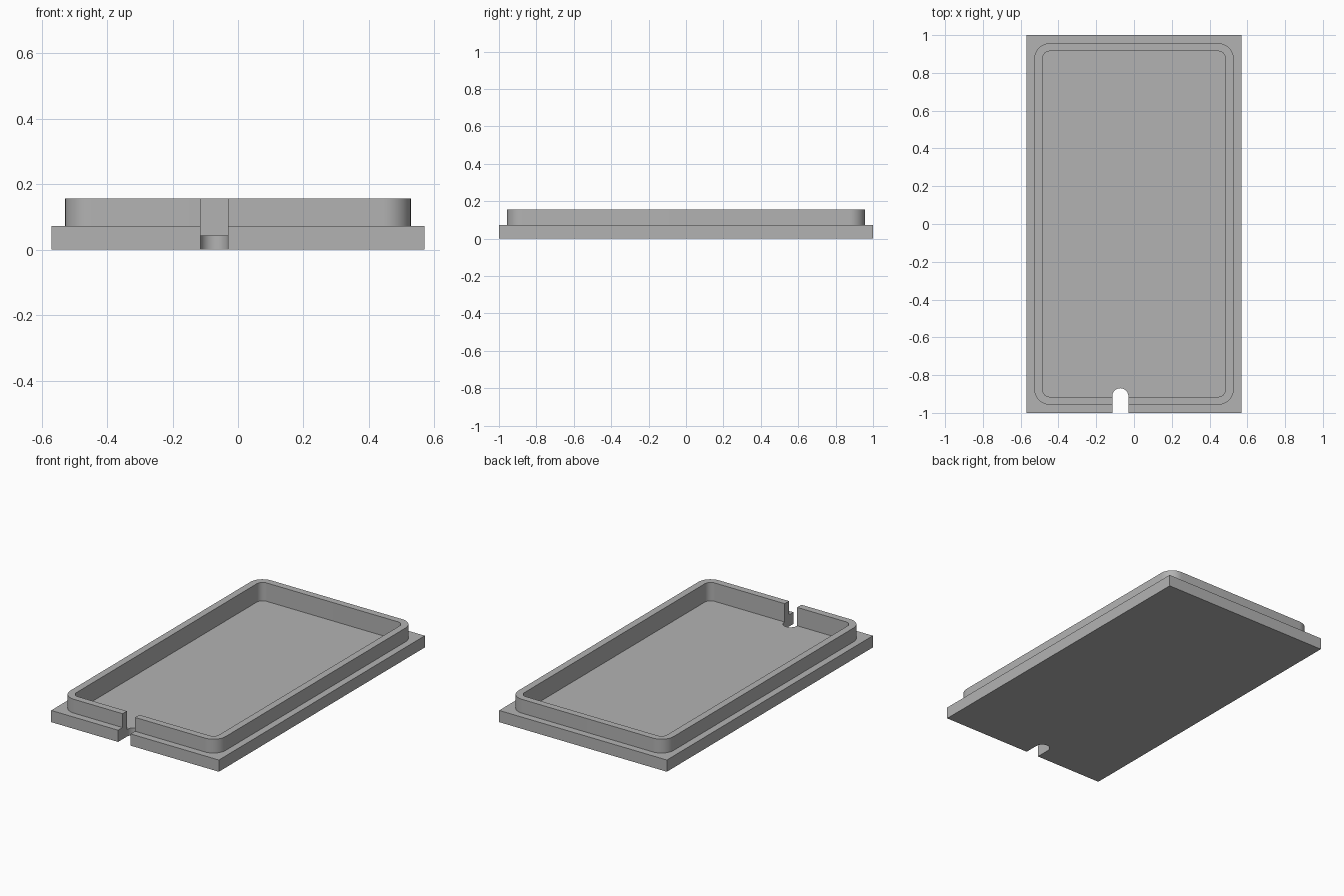
import bpy
import bmesh
from math import cos, sin, pi, radians

cube = bpy.data.objects.get("Cube")
if cube:
    bpy.data.objects.remove(cube, do_unlink=True)

grey = bpy.data.materials.new("plain grey")
grey.use_nodes = True
grey.diffuse_color = (0.45, 0.45, 0.45, 1)
grey.node_tree.nodes["Principled BSDF"].inputs["Base Color"].default_value = (0.45, 0.45, 0.45, 1)


def prism(name, outline, bottom, top):
    """Extrude a closed outline between two heights."""
    bm = bmesh.new()
    face = bm.faces.new([bm.verts.new((x, y, bottom)) for x, y in outline])
    raised = bmesh.ops.extrude_face_region(bm, geom=[face])["geom"]
    bmesh.ops.translate(bm, vec=(0, 0, top - bottom),
                        verts=[v for v in raised if isinstance(v, bmesh.types.BMVert)])
    bmesh.ops.recalc_face_normals(bm, faces=bm.faces)
    mesh = bpy.data.meshes.new(name)
    bm.to_mesh(mesh)
    bm.free()
    mesh.materials.append(grey)
    obj = bpy.data.objects.new(name, mesh)
    bpy.context.collection.objects.link(obj)
    return obj


def arc(cx, cy, radius, start, sweep, steps):
    return [(cx + radius * cos(start + sweep * i / steps),
             cy + radius * sin(start + sweep * i / steps)) for i in range(steps + 1)]


def rounded_rectangle(hx, hy, radius):
    points = []
    for i, (sx, sy) in enumerate([(1, 1), (-1, 1), (-1, -1), (1, -1)]):
        points += arc(sx * (hx - radius), sy * (hy - radius), radius, i * pi / 2, pi / 2, 12)
    return points


def combine(target, tool, operation):
    """Apply a boolean and discard the tool."""
    mod = target.modifiers.new(tool.name, "BOOLEAN")
    mod.operation = operation
    mod.solver = "EXACT"
    mod.object = tool
    bpy.context.view_layer.objects.active = target
    bpy.ops.object.modifier_apply(modifier=mod.name)
    bpy.data.objects.remove(tool, do_unlink=True)


# Rectangular flange with the raised rounded rim
tray = prism("tray", [(-0.57, -1), (0.57, -1), (0.57, 1), (-0.57, 1)], 0, 0.072)
combine(tray, prism("rim", rounded_rectangle(0.528, 0.957, 0.083), 0.02, 0.157), "UNION")

# Recess inside the rim
combine(tray, prism("recess", rounded_rectangle(0.485, 0.915, 0.04), 0.044, 0.3), "DIFFERENCE")

# Round-ended cable slot through the front edge
slot = [(-0.115, -1.2), (-0.03, -1.2)] + arc(-0.0725, -0.912, 0.0425, 0, pi, 24)
combine(tray, prism("cable_slot", slot, -0.2, 0.4), "DIFFERENCE")

# Smooth the corners while keeping the edges sharp
bpy.ops.object.select_all(action="DESELECT")
tray.select_set(True)
bpy.context.view_layer.objects.active = tray
bpy.ops.object.shade_smooth_by_angle(angle=radians(30))
